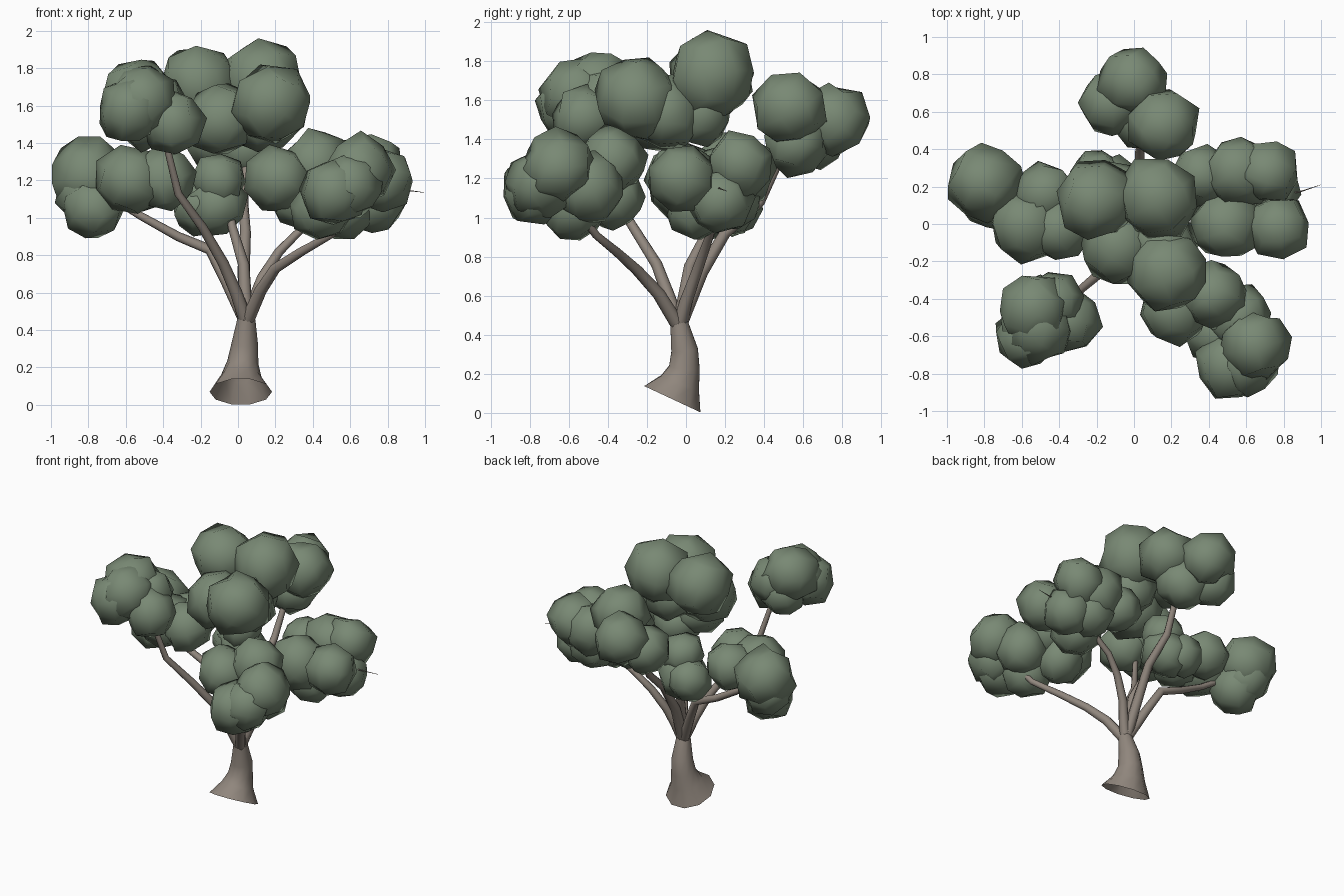
import bpy, bmesh, math, random
from mathutils import Vector, Euler

random.seed(4)


def material(name, color):
    m = bpy.data.materials.new(name)
    m.diffuse_color = (*color, 1)
    return m


BARK = material("bark", (0.28, 0.24, 0.205))
LEAF = material("leaf green", (0.19, 0.25, 0.175))


def finish(name, bm, mat, angle):
    me = bpy.data.meshes.new(name)
    bm.to_mesh(me)
    bm.free()
    me.materials.append(mat)
    ob = bpy.data.objects.new(name, me)
    bpy.context.collection.objects.link(ob)
    bpy.ops.object.select_all(action='DESELECT')
    ob.select_set(True)
    bpy.context.view_layer.objects.active = ob
    bpy.ops.object.shade_smooth_by_angle(angle=math.radians(angle))
    return ob


def tube(name, pts, radii, sides, first_normal=None):
    """Tapered tube along a path, open at the start and capped at the end."""
    pts = [Vector(p) for p in pts]
    bm = bmesh.new()
    rings = []
    for i, (p, r) in enumerate(zip(pts, radii)):
        t = pts[min(i + 1, len(pts) - 1)] - pts[max(i - 1, 0)]
        if i == 0 and first_normal:
            t = Vector(first_normal)
        q = Vector((0, 0, 1)).rotation_difference(t.normalized())
        rings.append([bm.verts.new(p + q @ Vector((r * math.cos(a), r * math.sin(a), 0)))
                      for a in (2 * math.pi * k / sides for k in range(sides))])
    for a, b in zip(rings, rings[1:]):
        for k in range(sides):
            n = (k + 1) % sides
            bm.faces.new((a[k], a[n], b[n], b[k]))
    bm.faces.new(rings[-1])
    finish(name, bm, BARK, 75)


def foliage(name, blobs):
    """Cluster of faceted, slightly irregular round leaf masses."""
    bm = bmesh.new()
    for x, y, z, r in blobs:
        part = bmesh.new()
        bmesh.ops.create_cube(part, size=2)
        bmesh.ops.subdivide_edges(part, edges=part.edges, cuts=1, use_grid_fill=True)
        rot = Euler([random.uniform(0, 6.28) for _ in range(3)]).to_matrix()
        for v in part.verts:
            v.co = rot @ v.co.normalized() * r * 1.09 * random.uniform(0.92, 1.09)
            v.co += Vector((x, y, z))
        tmp = bpy.data.meshes.new("tmp")
        part.to_mesh(tmp)
        part.free()
        bm.from_mesh(tmp)
        bpy.data.meshes.remove(tmp)
    finish(name, bm, LEAF, 70)


# Trunk with flared, slanted base
tube("trunk",
     [(0.015, -0.07, 0.07), (0.018, -0.03, 0.155), (0.026, -0.008, 0.23), (0.036, -0.007, 0.32), (0.045, -0.035, 0.46)],
     [0.167, 0.108, 0.083, 0.072, 0.048], 10, (0, 0.42, 0.9))

# Branches: path after the shared fork at the trunk top
FORK = (0.045, -0.035, 0.44)
branches = {
    "branch_front_left": [(-0.01, -0.09, 0.6), (-0.08, -0.15, 0.76), (-0.19, -0.27, 0.95), (-0.32, -0.38, 1.13), (-0.39, -0.45, 1.42)],
    "branch_left": [(-0.06, 0.04, 0.66), (-0.15, 0.1, 0.83), (-0.32, 0.1, 0.9), (-0.52, 0.08, 1.01), (-0.75, 0.14, 1.15)],
    "branch_right": [(0.09, 0.0, 0.57), (0.13, 0.04, 0.68), (0.22, 0.09, 0.82), (0.33, 0.13, 0.93), (0.6, 0.16, 1.1)],
    "branch_front_right": [(0.12, -0.14, 0.61), (0.2, -0.25, 0.73), (0.34, -0.35, 0.82), (0.5, -0.46, 0.91), (0.57, -0.6, 1.1)],
    "branch_back": [(0.03, 0.08, 0.72), (0.04, 0.2, 0.92), (0.03, 0.38, 1.08), (0.04, 0.46, 1.25), (0.04, 0.55, 1.42)],
    "branch_middle": [(0.03, 0.02, 0.75), (-0.03, 0.12, 0.95), (-0.06, 0.15, 1.1)],
}
for name, path in branches.items():
    n = len(path)
    tube(name, [FORK] + path, [0.037 - 0.02 * i / n for i in range(n + 1)], 8)

# Thin bare twig poking out on the right
tube("twig", [(0.7, 0.16, 1.15), (0.88, 0.17, 1.15), (1.0, 0.21, 1.135)], [0.008, 0.004, 0.001], 5)

# Leaf clusters: x, y, z, radius of each mass
foliage("foliage_front_left", [(-0.53, -0.46, 1.66, 0.18), (-0.58, -0.6, 1.57, 0.16), (-0.35, -0.52, 1.51, 0.16),
                               (-0.5, -0.42, 1.52, 0.15), (-0.51, -0.55, 1.63, 0.18), (-0.43, -0.42, 1.6, 0.15)])
foliage("foliage_top", [(-0.2, 0.13, 1.72, 0.2), (0.13, 0.14, 1.72, 0.21), (0.18, -0.25, 1.61, 0.2),
                        (-0.09, -0.12, 1.53, 0.19), (0.08, 0.06, 1.54, 0.16), (0.14, -0.1, 1.53, 0.18)])
foliage("foliage_back", [(0.16, 0.53, 1.56, 0.18), (-0.01, 0.76, 1.5, 0.17),
                         (-0.12, 0.65, 1.42, 0.155), (0.05, 0.56, 1.38, 0.16)])
foliage("foliage_left", [(-0.8, 0.22, 1.23, 0.19), (-0.58, -0.01, 1.2, 0.18), (-0.4, -0.03, 1.2, 0.16),
                         (-0.48, 0.16, 1.2, 0.16), (-0.77, 0.14, 1.06, 0.16), (-0.8, 0.2, 1.13, 0.16)])
foliage("foliage_middle", [(-0.11, 0.2, 1.06, 0.15), (-0.1, 0.18, 1.2, 0.14), (-0.2, 0.25, 1.06, 0.14)])
foliage("foliage_right", [(0.57, 0.28, 1.24, 0.18), (0.36, 0.26, 1.2, 0.15), (0.5, 0, 1.17, 0.18),
                          (0.77, -0.02, 1.2, 0.16), (0.71, 0.28, 1.27, 0.165), (0.73, 0.18, 1.08, 0.155),
                          (0.55, 0.06, 1.06, 0.16), (0.58, 0.22, 1.1, 0.16)])
foliage("foliage_front_right", [(0.22, -0.46, 1.2, 0.17), (0.42, -0.38, 1.29, 0.17), (0.65, -0.65, 1.26, 0.175),
                                (0.51, -0.76, 1.14, 0.17), (0.56, -0.5, 1.15, 0.17), (0.33, -0.38, 1.1, 0.15),
                                (0.45, -0.58, 1.05, 0.16), (0.6, -0.75, 1.17, 0.16)])
